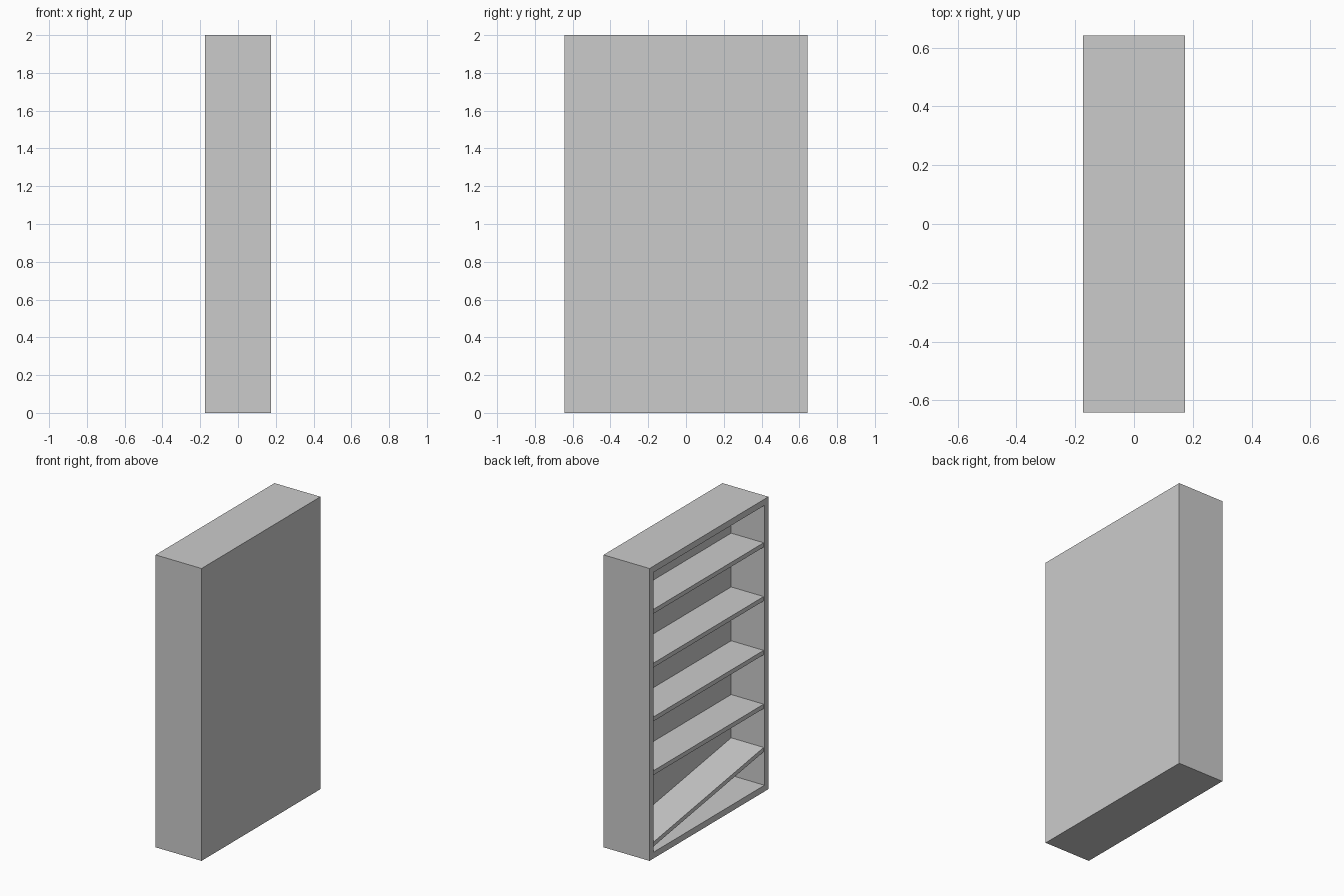
import bpy, bmesh
from mathutils import Vector

if "Cube" in bpy.data.objects:
    bpy.data.objects.remove(bpy.data.objects["Cube"])

W, H, D = 1.285, 2.0, 0.348      # width (y), height (z), depth (x)
WALL, CAVITY = 0.043, 0.252      # frame thickness, depth of the open side
INNER = W / 2 - WALL


def finish(name, bm):
    mesh = bpy.data.meshes.new(name)
    bmesh.ops.recalc_face_normals(bm, faces=bm.faces[:])
    bm.to_mesh(mesh)
    bm.free()
    obj = bpy.data.objects.new(name, mesh)
    bpy.context.collection.objects.link(obj)
    return obj


# Case: one block, open side (-x) inset for the frame and pushed in
bm = bmesh.new()
bmesh.ops.create_cube(bm, size=1)
for v in bm.verts:
    v.co = Vector((v.co.x * D, v.co.y * W, (v.co.z + 0.5) * H))
front = min(bm.faces, key=lambda f: f.calc_center_median().x)
bmesh.ops.inset_region(bm, faces=[front], thickness=WALL, use_even_offset=True)
ext = bmesh.ops.extrude_face_region(bm, geom=[front])
bmesh.ops.translate(bm, vec=(CAVITY, 0, 0),
                    verts=[g for g in ext["geom"] if isinstance(g, bmesh.types.BMVert)])
if front.is_valid:
    bm.faces.remove(front)
finish("case", bm)


# Shelf: board fitted between the sides; top height given at each end
def shelf(name, z_right, z_left, thick=0.03):
    x0, x1 = -D / 2 + 0.006, -D / 2 + CAVITY
    bm = bmesh.new()
    bmesh.ops.create_cube(bm, size=1)
    for v in bm.verts:
        t = v.co.y + 0.5
        z = z_right + (z_left - z_right) * t + (v.co.z - 0.5) * thick
        v.co = Vector((x0 + (v.co.x + 0.5) * (x1 - x0), v.co.y * 2 * INNER, z))
    finish(name, bm)


for i in range(4):
    z = 0.596 + i * 0.368
    shelf(f"shelf_{i + 1}", z, z)

# Lowest shelf has slipped at one end
shelf("fallen_shelf", 0.30, 0.106)
